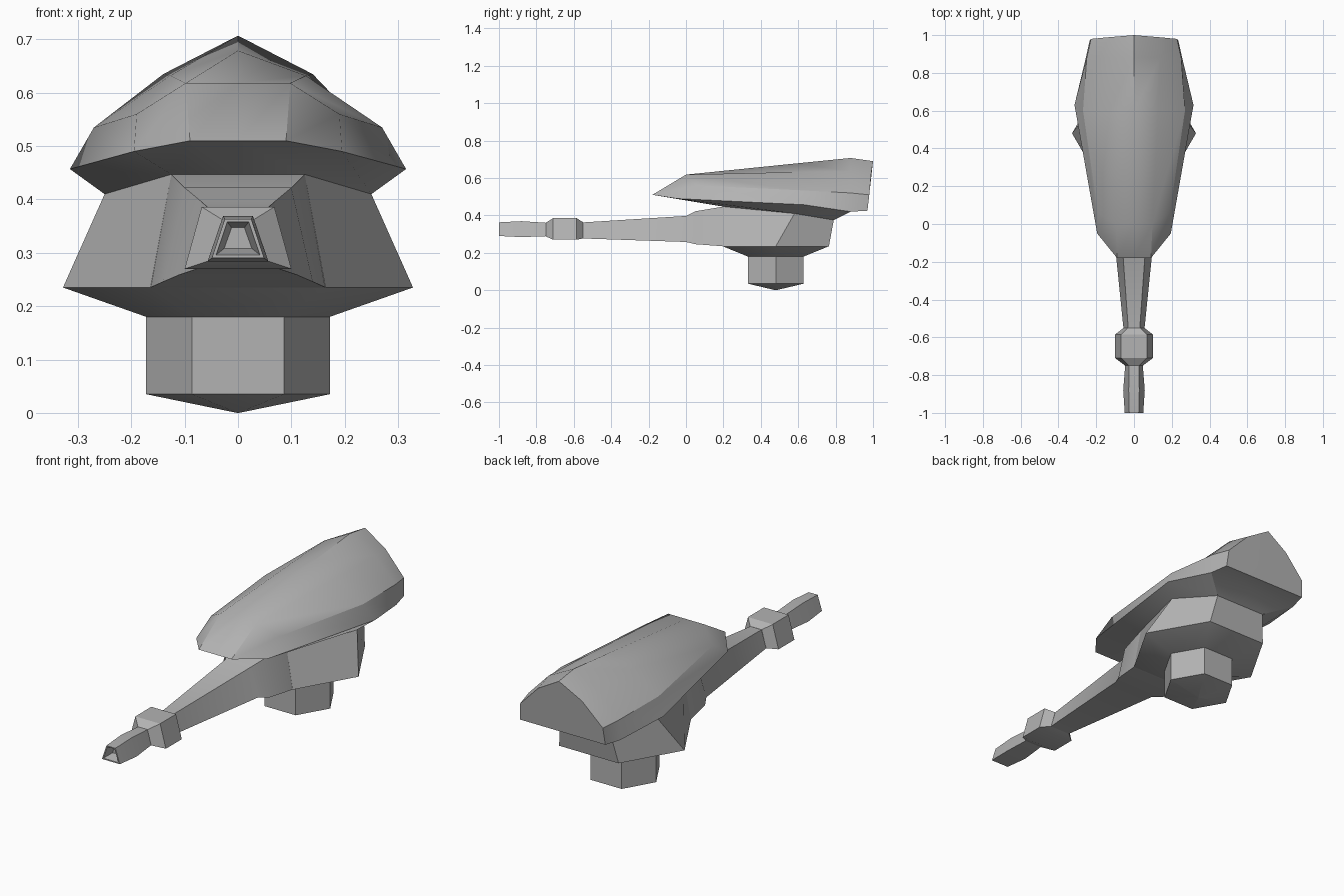
import bpy, bmesh, math

cube = bpy.data.objects.get("Cube")
if cube:
    bpy.data.objects.remove(cube, do_unlink=True)

# Single painted metal colour
metal = bpy.data.materials.new("grey_metal")
metal.use_nodes = True
colour = (0.45, 0.45, 0.45, 1)
metal.diffuse_color = colour
metal.node_tree.nodes["Principled BSDF"].inputs["Base Color"].default_value = colour


def build(name, faces, angle):
    """Make an object from faces given as corner points; shared corners are welded."""
    bm = bmesh.new()
    for face in faces:
        corners = list(dict.fromkeys(face))
        if len(corners) > 2:
            bm.faces.new([bm.verts.new(p) for p in corners])
    bmesh.ops.remove_doubles(bm, verts=bm.verts, dist=0.0005)
    bmesh.ops.recalc_face_normals(bm, faces=bm.faces)
    mesh = bpy.data.meshes.new(name)
    bm.to_mesh(mesh)
    bm.free()
    mesh.materials.append(metal)
    ob = bpy.data.objects.new(name, mesh)
    bpy.context.collection.objects.link(ob)
    bpy.ops.object.select_all(action='DESELECT')
    ob.select_set(True)
    bpy.context.view_layer.objects.active = ob
    bpy.ops.object.shade_smooth_by_angle(angle=math.radians(angle))
    return ob


def loft(name, rings, angle):
    faces = [rings[0], rings[-1]]
    for a, b in zip(rings, rings[1:]):
        n = len(a)
        for i in range(n):
            j = (i + 1) % n
            faces.append([a[i], a[j], b[j], b[i]])
    return build(name, faces, angle)


def hexagon(r, z):
    return [(r * math.cos(k * math.pi / 3), 0.48 + r * math.sin(k * math.pi / 3), z)
            for k in range(6)]


def trapezoid(y, low_w, low_z, top_w, top_z):
    return [(-low_w, y, low_z), (low_w, y, low_z), (top_w, y, top_z), (-top_w, y, top_z)]


# Mounting post with a shallow pointed foot
loft("mounting_post", [hexagon(0.002, 0), hexagon(0.172, 0.035), hexagon(0.172, 0.18)], 15)

# Flared hexagonal turret body
body_top = [(0.25, 0.58, 0.41), (0.14, 0.79, 0.375), (-0.14, 0.79, 0.375),
            (-0.25, 0.58, 0.41), (-0.125, 0.2, 0.447), (0.125, 0.2, 0.447)]
loft("turret_body", [hexagon(0.172, 0.18), hexagon(0.328, 0.235), body_top], 35)

# Neck and tapering barrel
loft("barrel", [
    trapezoid(0.2, 0.164, 0.235, 0.125, 0.447),
    trapezoid(0.05, 0.14, 0.246, 0.1, 0.422),
    trapezoid(0.0, 0.112, 0.258, 0.07, 0.397),
    trapezoid(-0.56, 0.055, 0.277, 0.03, 0.362)], 35)

# Thick collar around the barrel
loft("barrel_collar", [
    trapezoid(-0.55, 0.055, 0.277, 0.032, 0.363),
    trapezoid(-0.585, 0.1, 0.27, 0.068, 0.386),
    trapezoid(-0.71, 0.1, 0.27, 0.068, 0.386),
    trapezoid(-0.75, 0.046, 0.288, 0.026, 0.36)], 30)

# Muzzle with a recessed bore
loft("muzzle", [
    trapezoid(-0.74, 0.046, 0.289, 0.026, 0.36),
    trapezoid(-0.88, 0.057, 0.284, 0.028, 0.369),
    trapezoid(-1.0, 0.049, 0.29, 0.025, 0.363),
    trapezoid(-1.0, 0.041, 0.296, 0.02, 0.358),
    trapezoid(-0.95, 0.026, 0.308, 0.012, 0.347)], 30)

# Armoured hood: lines running front to back on one half
ridge = [(0, -0.18, 0.51), (0, 0, 0.618), (0, 0.6, 0.679), (0, 0.88, 0.707), (0, 1, 0.69)]
shoulder = [(0.09, -0.18, 0.51), (0.098, 0, 0.618), (0.127, 0.6, 0.632),
            (0.14, 0.88, 0.635), (0.12, 0.99, 0.62)]
side = [(0.195, -0.05, 0.49), (0.19, 0.06, 0.56), (0.27, 0.6, 0.535),
        (0.25, 0.88, 0.52), (0.228, 0.98, 0.51)]
rim = [side[0], side[0], (0.315, 0.63, 0.457), (0.255, 0.88, 0.42), (0.235, 0.97, 0.425)]
belly = [body_top[5], body_top[5], body_top[0], body_top[1]]


def centre(p):
    return (0, p[1], p[2])


half = []
for a, b in ((ridge, shoulder), (shoulder, side), (side, rim), (rim, belly)):
    for i in range(min(len(a), len(b)) - 1):
        half.append([a[i], b[i], b[i + 1], a[i + 1]])
# Underside front and rear, then the back plate
half.append([ridge[0], shoulder[0], belly[0], centre(belly[0])])
half.append([shoulder[0], rim[0], belly[0]])
half.append([centre(belly[3]), belly[3], rim[3], centre(rim[3])])
half.append([centre(rim[3]), rim[3], rim[4], centre(rim[4])])
half.append([ridge[4], shoulder[4], side[4], rim[4], centre(rim[4])])
mirrored = [[(-x, y, z) for x, y, z in reversed(f)] for f in half]
build("armoured_hood", half + mirrored, 30)
